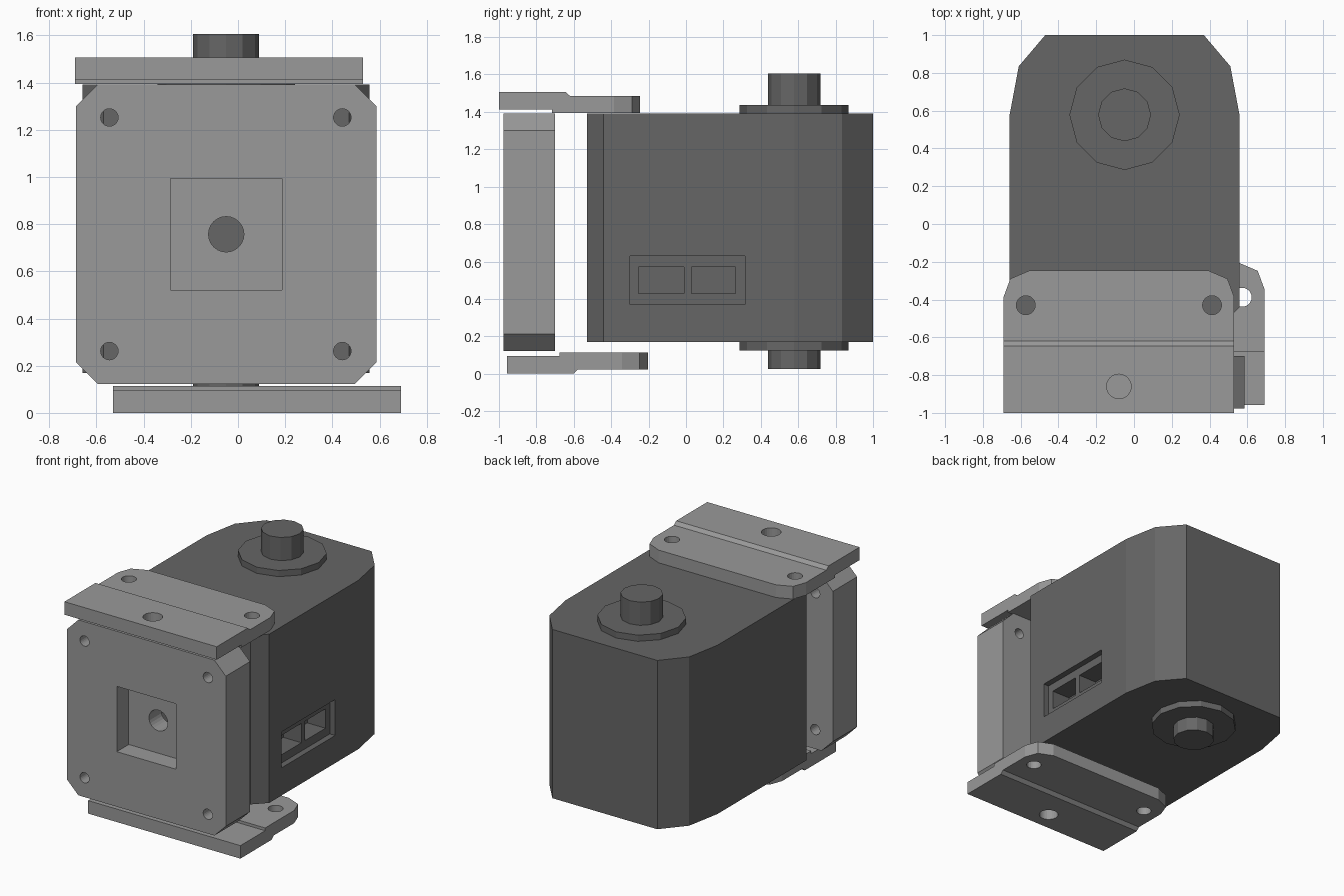
import bpy, bmesh, math
from mathutils import Vector

default = bpy.data.objects.get("Cube")
if default:
    bpy.data.objects.remove(default, do_unlink=True)


def material(name, v):
    m = bpy.data.materials.new(name)
    m.use_nodes = True
    m.diffuse_color = (v, v, v, 1)
    m.node_tree.nodes["Principled BSDF"].inputs["Base Color"].default_value = (v, v, v, 1)
    return m


DARK = material("dark grey", 0.133)
LIGHT = material("light grey", 0.319)


def prism(name, outline, axis, lo, hi, mat):
    """Extrude a 2D outline along an axis: X takes (y,z), Y takes (x,z), Z takes (x,y)."""
    i = "XYZ".index(axis)

    def point(p, d):
        c = list(p)
        c.insert(i, d)
        return Vector(c)

    bm = bmesh.new()
    face = bm.faces.new([bm.verts.new(point(p, lo)) for p in outline])
    top = bmesh.ops.extrude_face_region(bm, geom=[face])["geom"]
    shift = point((0, 0), hi - lo)
    bmesh.ops.translate(bm, vec=shift, verts=[g for g in top if isinstance(g, bmesh.types.BMVert)])
    bmesh.ops.recalc_face_normals(bm, faces=bm.faces)
    mesh = bpy.data.meshes.new(name)
    bm.to_mesh(mesh)
    bm.free()
    mesh.materials.append(mat)
    ob = bpy.data.objects.new(name, mesh)
    bpy.context.collection.objects.link(ob)
    return ob


def circle(cx, cy, r, n=24):
    return [(cx + r * math.cos(math.tau * k / n), cy + r * math.sin(math.tau * k / n)) for k in range(n)]


def rect(a0, a1, b0, b1):
    return [(a0, b0), (a1, b0), (a1, b1), (a0, b1)]


def mirrored(half, cx):
    """Close an outline from its right half, given as offsets from cx."""
    return [(cx + x, y) for x, y in half] + [(cx - x, y) for x, y in reversed(half)]


def cut(ob, outline, axis, lo, hi, op="DIFFERENCE"):
    cutter = prism("cutter", outline, axis, lo, hi, ob.data.materials[0])
    cutter.hide_render = True
    mod = ob.modifiers.new("cut", "BOOLEAN")
    mod.operation, mod.solver, mod.object = op, "EXACT", cutter
    bpy.context.view_layer.objects.active = ob
    bpy.ops.object.modifier_apply(modifier=mod.name)
    bpy.data.objects.remove(cutter, do_unlink=True)


CX = -0.05

# Motor housing with tapered back and connector sockets in its left side
housing = prism("motor_housing", mirrored(
    [(0.52, -0.53), (0.608, -0.44), (0.608, 0.58), (0.56, 0.835), (0.42, 1.0)], CX),
    "Z", 0.17, 1.392, DARK)
cut(housing, rect(-0.3, 0.315, 0.37, 0.63), "X", 0.515, 0.7)
for y0, y1 in ((-0.255, -0.01), (0.03, 0.265)):
    cut(housing, rect(y0, y1, 0.43, 0.57), "X", 0.37, 0.7)

# Output collars and shafts, above and below
for side, z0, z1, z2 in (("top", 1.392, 1.437, 1.605), ("bottom", 0.17, 0.125, 0.025)):
    prism(side + "_collar", circle(CX, 0.578, 0.292, 12), "Z", z0, z1, DARK)
    prism(side + "_shaft", circle(CX, 0.578, 0.14, 12), "Z", z1, z2, DARK)

# Front mounting plate with chamfered corners, square recess and screw holes
plate = prism("front_plate", mirrored(
    [(0.545, 0.122), (0.636, 0.213), (0.636, 1.3), (0.545, 1.392)], CX),
    "Y", -0.977, -0.7, LIGHT)
cut(plate, rect(-0.287, 0.187, 0.52, 0.993), "Y", -1.1, -0.84)
cut(plate, circle(CX, 0.757, 0.075), "Y", -1.1, -0.6)
for x in (-0.545, 0.442):
    for z in (0.262, 1.252):
        cut(plate, circle(x, z, 0.037), "Y", -1.1, -0.6)


# Stepped bracket: side profile trimmed to a rounded outline, then drilled
def bracket(name, cx, dy, flip):
    def z(v):
        return 1.507 - v if flip else v

    profile = [(-1, 1.413), (-0.717, 1.413), (-0.717, 1.393), (-0.245, 1.393),
               (-0.245, 1.485), (-0.62, 1.485), (-0.645, 1.507), (-1, 1.507)]
    ob = prism(name, [(y + dy, z(v)) for y, v in profile], "X", cx - 0.61, cx + 0.61, LIGHT)
    lo, hi = sorted((z(1.3), z(1.6)))
    outline = [(0.7, -1.1), (0.7, -0.7), (0.61, -0.65), (0.61, -0.385), (0.575, -0.29), (0.47, -0.245)]
    cut(ob, mirrored([(x, y + dy) for x, y in outline], cx), "Z", lo, hi, "INTERSECT")
    for x, y, r in ((-0.493, -0.43, 0.05), (0.493, -0.43, 0.05), (0, -0.86, 0.065)):
        cut(ob, circle(cx + x, y + dy, r), "Z", lo, hi)


bracket("top_bracket", -0.08, 0, False)
bracket("bottom_bracket", 0.08, 0.042, True)
